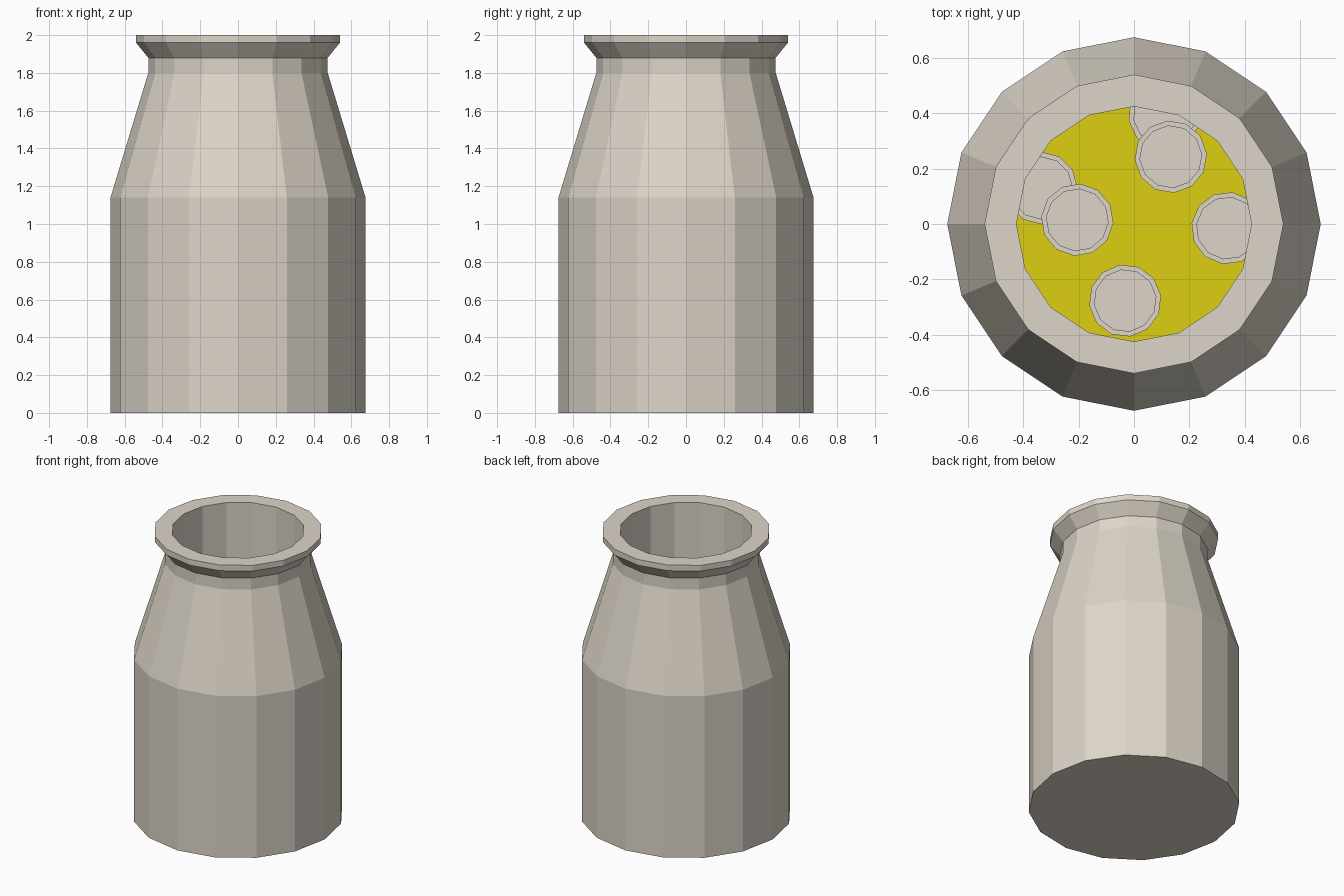
import bpy, bmesh, math
from mathutils import Matrix, Vector

if "Cube" in bpy.data.objects:
    bpy.data.objects.remove(bpy.data.objects["Cube"])


def material(name, rgb):
    m = bpy.data.materials.new(name)
    m.diffuse_color = (*rgb, 1)
    m.use_nodes = True
    m.node_tree.nodes["Principled BSDF"].inputs["Base Color"].default_value = m.diffuse_color
    return m


CREAM = material("cream", (0.72, 0.665, 0.58))
YELLOW = material("yellow", (0.72, 0.63, 0.006))


def lathe(bm, profile, sides):
    """Revolve (radius, z) points around z and cap both open ends."""
    rings = [[bm.verts.new((r * math.cos(2 * math.pi * i / sides),
                            r * math.sin(2 * math.pi * i / sides), z))
              for i in range(sides)] for r, z in profile]
    for a, b in zip(rings, rings[1:]):
        for i in range(sides):
            j = (i + 1) % sides
            bm.faces.new((a[i], a[j], b[j], b[i]))
    bm.faces.new(rings[0][::-1])
    return bm.faces.new(rings[-1])


def finish(bm, name, mats):
    mesh = bpy.data.meshes.new(name)
    bm.to_mesh(mesh)
    bm.free()
    for m in mats:
        mesh.materials.append(m)
    ob = bpy.data.objects.new(name, mesh)
    bpy.context.collection.objects.link(ob)
    return ob


# Jar: thick-walled faceted body, neck, flared lip and inner well
FILL = 1.1
bm = bmesh.new()
floor = lathe(bm, [(0.675, 0), (0.675, 1.14), (0.475, 1.8), (0.475, 1.88),
                   (0.54, 1.96), (0.54, 2.0), (0.425, 2.0), (0.425, FILL)], 16)
floor.material_index = 1  # yellow contents
finish(bm, "jar", [CREAM, YELLOW])


# Coin ornament: strokes as open paths on the coin field
SPIRAL = [(0.012, -0.015), (0.012, 0.055), (0.062, 0.055), (0.062, 0.015),
          (0.034, 0.015), (0.034, 0.034)]
HOOK = [(0.012, -0.03), (0.045, -0.03), (0.045, -0.062), (0.025, -0.062)]
STROKES = [[(s * x, y) for x, y in path] for path in (SPIRAL, HOOK)
           for s in (-1, 1)]
STROKES.append([(0, -0.03), (0, -0.085)])
STROKES.append([(-0.015, -0.078), (0.015, -0.078)])


def bar(bm, a, b, z0, z1, width):
    """Thin raised bar from a to b, squared off at both ends."""
    a, b = Vector(a), Vector(b)
    d = b - a
    mat = (Matrix.Translation((*((a + b) / 2), (z0 + z1) / 2))
           @ Matrix.Rotation(math.atan2(d.y, d.x), 4, 'Z')
           @ Matrix.Diagonal((d.length + width, width, z1 - z0, 1)))
    bmesh.ops.create_cube(bm, size=1, matrix=mat)


def coin(name, x, y, z, angle):
    bm = bmesh.new()
    lathe(bm, [(0.131, 0), (0.131, 0.03), (0.112, 0.03), (0.112, 0.024)], 12)
    for path in STROKES:
        for a, b in zip(path, path[1:]):
            bar(bm, a, b, 0.022, 0.028, 0.009)
    ob = finish(bm, name, [CREAM])
    ob.location = (x, y, z)
    ob.rotation_euler.z = math.radians(angle)


# Coins lying on the contents, two of them half under a neighbour
COINS = [(0.133, 0.243, 0.02, -25), (0.11, 0.395, 0, -20),
         (-0.205, 0.015, 0.02, -35), (-0.335, 0.13, 0, -30),
         (0.338, -0.015, 0, -8), (-0.032, -0.277, 0, -22)]
for n, (x, y, lift, angle) in enumerate(COINS, 1):
    coin(f"coin_{n}", x, y, FILL - 0.005 + lift, angle)
